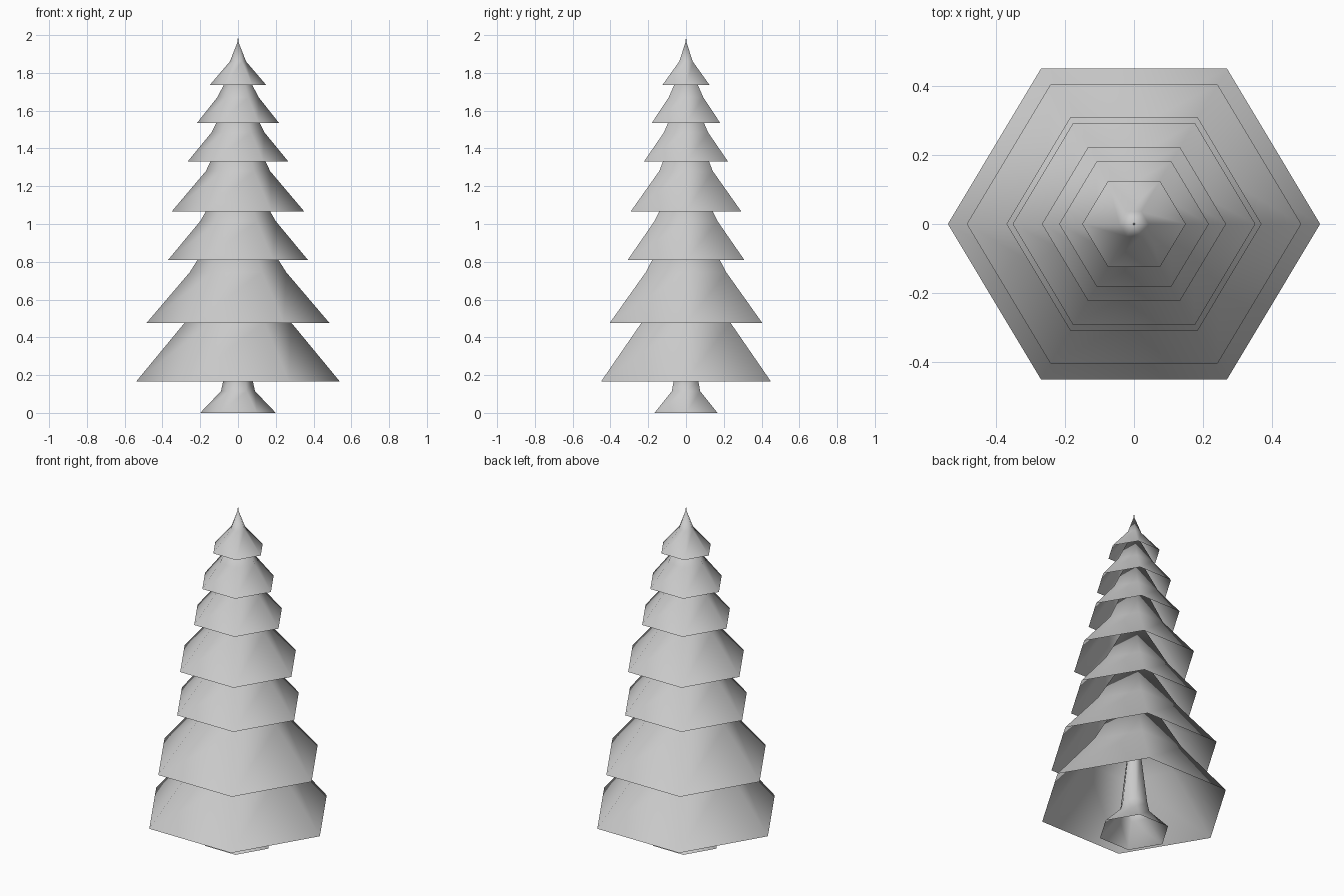
import bpy, bmesh
from math import cos, sin, pi

if "Cube" in bpy.data.objects:
    bpy.data.objects.remove(bpy.data.objects["Cube"])

SIDES = 6
Y_SQUASH = 0.963


def lathe(name, profile):
    """Open six-sided shell from (radius, height) points; radius 0 closes to a tip."""
    bm = bmesh.new()
    rings = []
    for r, z in profile:
        if r == 0:
            rings.append([bm.verts.new((0, 0, z))] * SIDES)
        else:
            rings.append([bm.verts.new((r * cos(2 * pi * i / SIDES),
                                        r * sin(2 * pi * i / SIDES) * Y_SQUASH, z))
                          for i in range(SIDES)])
    for low, high in zip(rings, rings[1:]):
        for i in range(SIDES):
            j = (i + 1) % SIDES
            loop = [low[i], low[j], high[j], high[i]]
            face = bm.faces.new(list(dict.fromkeys(loop)))
            face.smooth = True
    mesh = bpy.data.meshes.new(name)
    bm.to_mesh(mesh)
    bm.free()
    obj = bpy.data.objects.new(name, mesh)
    bpy.context.collection.objects.link(obj)
    return obj


# Flared trunk tapering to the thin tip of the tree
lathe("trunk", [(0.2, 0), (0.09, 0.115), (0.078, 0.17), (0.04, 0.48), (0.003, 1.96), (0, 2.0)])

# Branch tiers: rim radius, rim height, knee radius, knee height, tip height
tiers = [
    (0.54, 0.165, 0.28, 0.48, 0.95),
    (0.485, 0.475, 0.255, 0.745, 1.15),
    (0.37, 0.81, 0.2, 1.015, 1.36),
    (0.352, 1.065, 0.17, 1.28, 1.64),
    (0.267, 1.33, 0.14, 1.485, 1.76),
    (0.217, 1.535, 0.11, 1.67, 1.88),
    (0.15, 1.735, 0.043, 1.86, 1.97),
]
for n, (r, z, kr, kz, top) in enumerate(tiers, 1):
    lathe(f"branch_tier_{n}", [(r, z), (kr, kz), (0, top)])
